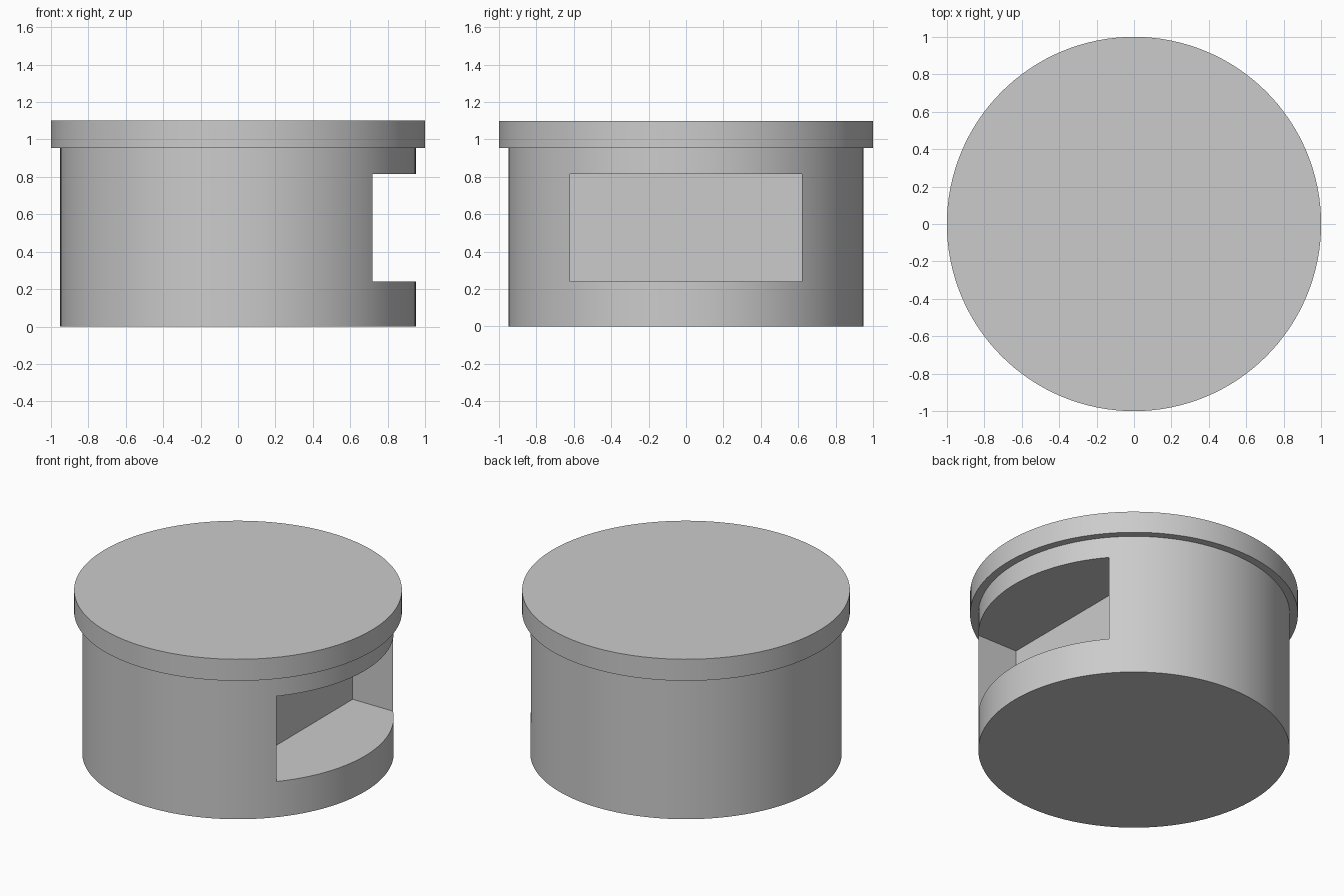
import bpy

cube = bpy.data.objects.get("Cube")
if cube:
    bpy.data.objects.remove(cube, do_unlink=True)

# Single plain grey for the whole model
grey = bpy.data.materials.new("plain_grey")
grey.use_nodes = True
colour = (0.6, 0.6, 0.6, 1)
grey.diffuse_color = colour
grey.node_tree.nodes["Principled BSDF"].inputs["Base Color"].default_value = colour


def disc(name, radius, bottom, top):
    """Upright cylinder between two heights."""
    bpy.ops.mesh.primitive_cylinder_add(
        vertices=128, radius=radius, depth=top - bottom,
        location=(0, 0, (bottom + top) / 2))
    obj = bpy.context.object
    obj.name = name
    obj.data.materials.append(grey)
    return obj


def box(name, low, high):
    """Axis-aligned box between two corners."""
    centre = [(a + b) / 2 for a, b in zip(low, high)]
    bpy.ops.mesh.primitive_cube_add(size=1, location=centre)
    obj = bpy.context.object
    obj.name = name
    obj.scale = [b - a for a, b in zip(low, high)]
    obj.data.materials.append(grey)
    return obj


def shade(obj):
    bpy.ops.object.select_all(action="DESELECT")
    obj.select_set(True)
    bpy.context.view_layer.objects.active = obj
    bpy.ops.object.shade_smooth_by_angle(angle=0.5)


# Round body and overhanging lid
body = disc("body", 0.95, 0, 0.955)
lid = disc("lid", 1, 0.955, 1.10)

# Rectangular recess cut into the left side of the body
cutter = box("recess_cutter", (0.42, -0.62, 0.24), (1.2, 0.62, 0.814))
cutter.hide_render = True
cut = body.modifiers.new("recess", "BOOLEAN")
cut.operation = "DIFFERENCE"
cut.solver = "EXACT"
cut.object = cutter
bpy.context.view_layer.objects.active = body
bpy.ops.object.modifier_apply(modifier=cut.name)
bpy.data.objects.remove(cutter, do_unlink=True)

for part in (body, lid):
    shade(part)
